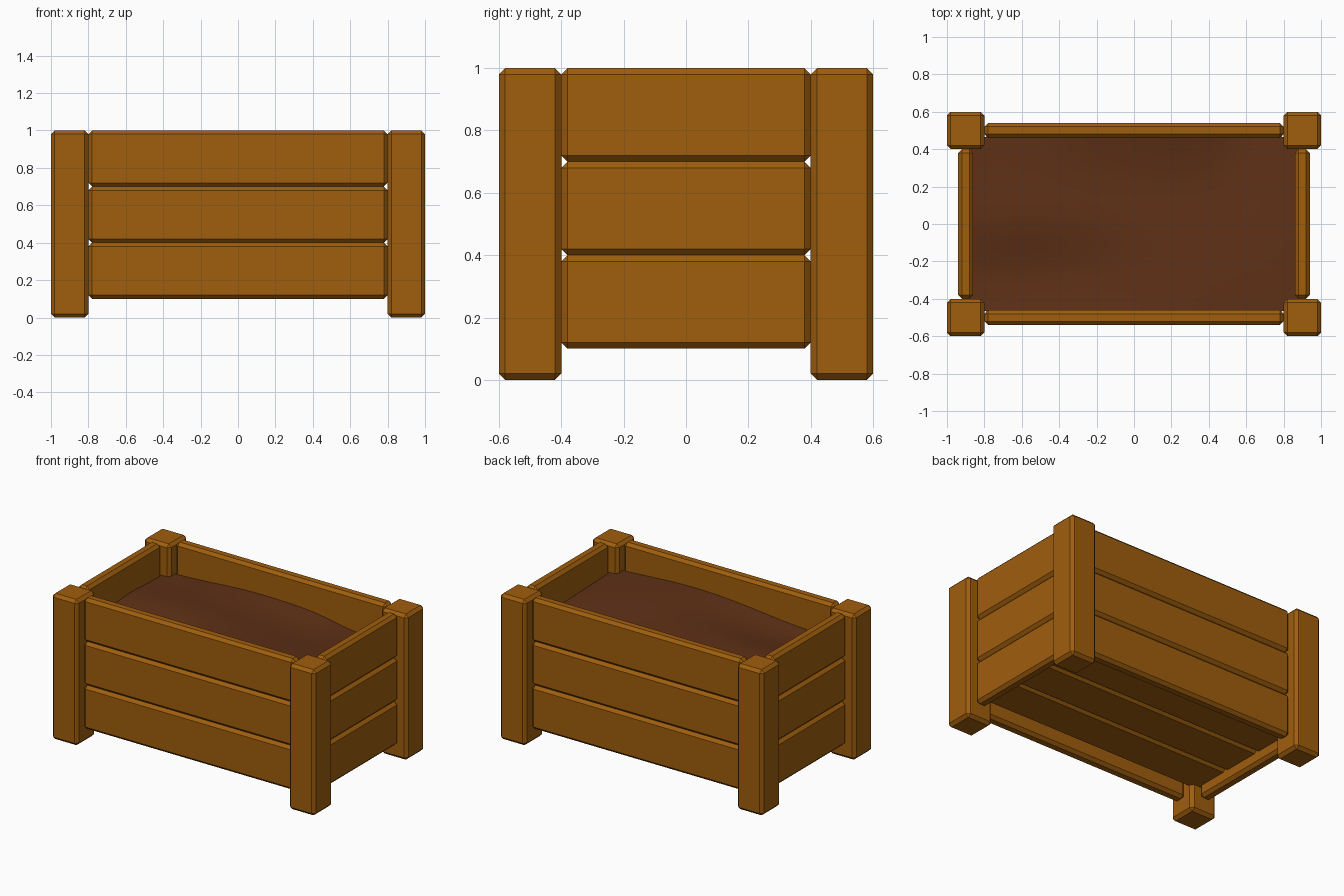
import bpy, bmesh

if "Cube" in bpy.data.objects:
    bpy.data.objects.remove(bpy.data.objects["Cube"])


def material(name, rgb):
    m = bpy.data.materials.new(name)
    m.diffuse_color = (*rgb, 1)
    m.use_nodes = True
    m.node_tree.nodes["Principled BSDF"].inputs["Base Color"].default_value = m.diffuse_color
    return m


wood = material("wood", (0.35, 0.112, 0.004))
earth = material("earth", (0.11, 0.029, 0.008))


def add_object(name, bm, mat):
    mesh = bpy.data.meshes.new(name)
    bm.to_mesh(mesh)
    bm.free()
    mesh.materials.append(mat)
    ob = bpy.data.objects.new(name, mesh)
    bpy.context.collection.objects.link(ob)
    return ob


def timber(name, center, size):
    """Chamfered box of wood."""
    bm = bmesh.new()
    bmesh.ops.create_cube(bm, size=1)
    bmesh.ops.scale(bm, vec=size, verts=bm.verts)
    bmesh.ops.translate(bm, vec=center, verts=bm.verts)
    bmesh.ops.bevel(bm, geom=bm.edges[:], offset=0.02, segments=1,
                    affect='EDGES')
    return add_object(name, bm, wood)


# Corner posts
for sx, xn in ((-1, "left"), (1, "right")):
    for sy, yn in ((-1, "front"), (1, "back")):
        timber(f"{yn}_{xn}_post", (0.9 * sx, 0.5 * sy, 0.5), (0.2, 0.2, 1))

# Three stacked planks on each side
for i in range(3):
    z = 0.25 + 0.3 * i
    for s, yn, xn in ((-1, "front", "left"), (1, "back", "right")):
        timber(f"{yn}_plank_{i + 1}", (0, 0.5 * s, z), (1.6, 0.08, 0.3))
        timber(f"{xn}_plank_{i + 1}", (0.9 * s, 0, z), (0.08, 0.8, 0.3))

# Floor boards
for i in range(3):
    timber(f"floor_board_{i + 1}", (0, 0.3 * (i - 1), 0.22), (1.8, 0.3, 0.08))

# Uneven soil surface: coarse height grid (front row first), smoothed
heights = [
    (.78, .77, .80, .83, .84, .82, .80),
    (.75, .74, .77, .81, .83, .81, .79),
    (.80, .82, .82, .82, .80, .78, .79),
    (.78, .79, .80, .79, .77, .75, .78),
    (.78, .79, .82, .82, .81, .73, .77),
]
bm = bmesh.new()
rows = [[bm.verts.new((-0.9 + 0.3 * i, -0.48 + 0.24 * j, h))
         for i, h in enumerate(row)] for j, row in enumerate(heights)]
for a, b in zip(rows, rows[1:]):
    for i in range(6):
        bm.faces.new((a[i], a[i + 1], b[i + 1], b[i])).smooth = True
soil = add_object("soil", bm, earth)
sub = soil.modifiers.new("smooth", 'SUBSURF')
sub.levels = sub.render_levels = 3
